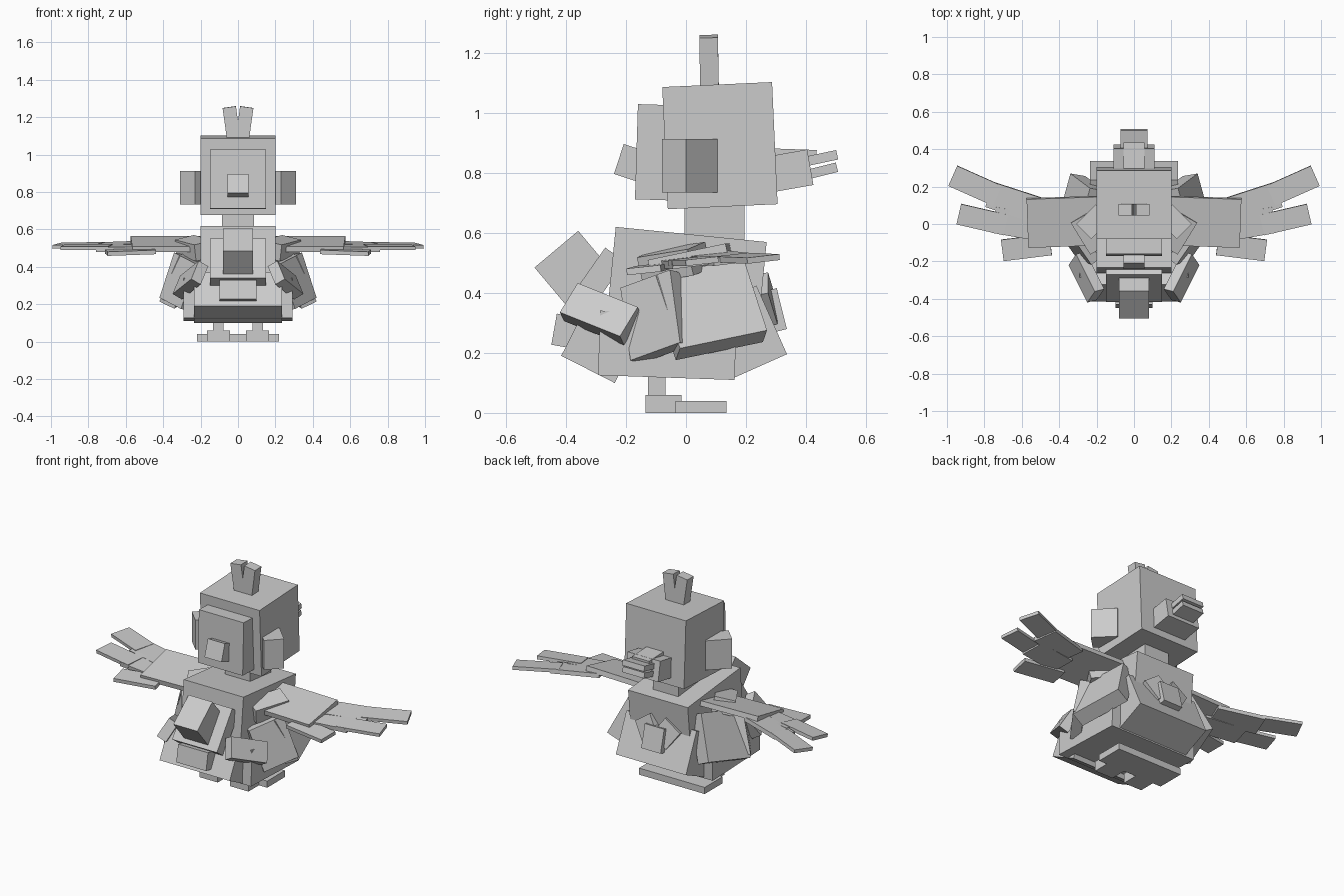
import bpy
from math import radians
from mathutils import Matrix, Vector, Euler

cube = bpy.data.objects.get("Cube")
if cube:
    bpy.data.objects.remove(cube, do_unlink=True)

grey = bpy.data.materials.new("plain grey")
grey.use_nodes = True
COLOUR = (0.6, 0.6, 0.6, 1)
grey.diffuse_color = COLOUR
grey.node_tree.nodes["Principled BSDF"].inputs["Base Color"].default_value = COLOUR


def place(name, matrix):
    bpy.ops.mesh.primitive_cube_add(size=1)
    ob = bpy.context.object
    ob.name = name
    ob.data.transform(matrix)
    ob.data.materials.append(grey)
    return ob


def box(name, centre, size, rot=(0, 0, 0)):
    """Block turned by Euler angles in degrees."""
    turn = Euler([radians(a) for a in rot]).to_matrix().to_4x4()
    return place(name, Matrix.Translation(centre) @ turn @ Matrix.Diagonal((*size, 1)))


def pair(name, centre, size, rot=(0, 0, 0)):
    """Block and its mirror image across x = 0."""
    x, y, z = centre
    a, b, c = rot
    box("left_" + name, centre, size, rot)
    box("right_" + name, (-x, y, z), size, (a, -b, -c))


def panel_pair(name, low_front, low_back, top_front, thickness):
    """Slab whose outer face is set by three corners, on both sides."""
    p, q, r = Vector(low_front), Vector(low_back), Vector(top_front)
    u, v = q - p, r - p
    v -= u * (u.dot(v) / u.dot(u))
    n = u.cross(v).normalized() * -thickness
    if n.x > 0:
        n = -n
    m = Matrix((u, v, n)).transposed().to_4x4()
    m.translation = p + (u + v + n) / 2
    place("left_" + name, m)
    ob = place("right_" + name, Matrix.Diagonal((-1, 1, 1, 1)) @ m)
    ob.data.flip_normals()


# Head, face and beak
box("head", (0, 0.113, 0.89), (0.4, 0.366, 0.407), (2.6, 0, 0))
box("face_plate", (0, -0.11, 0.868), (0.3, 0.11, 0.317), (-1.8, 0, 0))
box("beak", (0, -0.176, 0.83), (0.114, 0.1, 0.105), (-18, 0, 0))
pair("cheek", (0.217, 0.012, 0.823), (0.113, 0.148, 0.178), (0, 0, 45))
pair("crest", (0.033, 0.077, 1.155), (0.072, 0.062, 0.2), (1, 8, 0))

# Tuft behind the head
box("tuft_block", (0, 0.34, 0.805), (0.22, 0.15, 0.12), (10, 0, 0))
box("tuft_strip", (0, 0.36, 0.863), (0.114, 0.15, 0.03), (-2, 0, 0))
box("tuft_upper_feather", (0, 0.43, 0.844), (0.146, 0.15, 0.032), (12, 0, 0))
box("tuft_lower_feather", (0, 0.43, 0.80), (0.146, 0.15, 0.032), (14, 0, 0))

# Body
box("neck", (0, 0.095, 0.62), (0.17, 0.2, 0.2))
box("upper_body", (0, 0, 0.42), (0.4, 0.505, 0.35), (-5.7, 0, 0))
box("lower_body", (0, -0.062, 0.225), (0.585, 0.455, 0.215), (-2, 0, 0))
box("front_belly", (0, -0.281, 0.234), (0.47, 0.2, 0.2), (-27, 0, 0))
box("rear_body", (0, 0.194, 0.269), (0.47, 0.2, 0.25), (24, 0, 0))
box("belly_plate", (0, -0.39, 0.27), (0.2, 0.1, 0.105), (-10, 0, 0))
box("chest_plate", (0, -0.31, 0.422), (0.3, 0.08, 0.257), (-35, 0, 0))
box("chest_block", (0, -0.377, 0.48), (0.16, 0.19, 0.17), (40, 0, 0))

# Stub at the back
box("tail_stub", (0, 0.29, 0.34), (0.13, 0.06, 0.14), (14, 0, 0))
pair("tail_flap", (0.06, 0.255, 0.375), (0.12, 0.07, 0.13), (14, 35, 0))

# Slabs hanging around the flanks
panel_pair("front_flank", (0.305, -0.185, 0.175), (0.42, -0.02, 0.235), (0.205, -0.25, 0.405), 0.06)
panel_pair("rear_flank", (0.42, -0.02, 0.215), (0.34, 0.27, 0.275), (0.31, -0.08, 0.46), 0.09)
panel_pair("chest_flank", (0.25, -0.42, 0.335), (0.35, -0.22, 0.255), (0.2, -0.38, 0.44), 0.06)
pair("shoulder", (0.23, -0.04, 0.5), (0.12, 0.2, 0.09), (8, 12, -30))

# Wings, from the root out to the feathers
pair("wing_root", (0.37, 0.012, 0.522), (0.4, 0.265, 0.03), (12, 0, -2))
pair("wing_upper_middle", (0.64, 0.115, 0.515), (0.28, 0.14, 0.025), (7, 2, 18))
pair("wing_lower_middle", (0.62, 0.0, 0.502), (0.26, 0.14, 0.025), (7, 1, 10))
pair("wing_upper_feather", (0.85, 0.205, 0.515), (0.26, 0.118, 0.02), (6, 1, 24))
pair("wing_middle_feather", (0.81, 0.024, 0.505), (0.26, 0.112, 0.02), (6, 0, 13))
pair("wing_lower_feather", (0.575, -0.125, 0.48), (0.26, 0.115, 0.022), (6, 2, -7))

# Legs and feet
pair("leg", (0.105, -0.098, 0.09), (0.055, 0.058, 0.1))
pair("foot", (0.103, -0.075, 0.03), (0.123, 0.12, 0.06))
box("base_slab", (0, 0.05, 0.02), (0.44, 0.17, 0.04))
